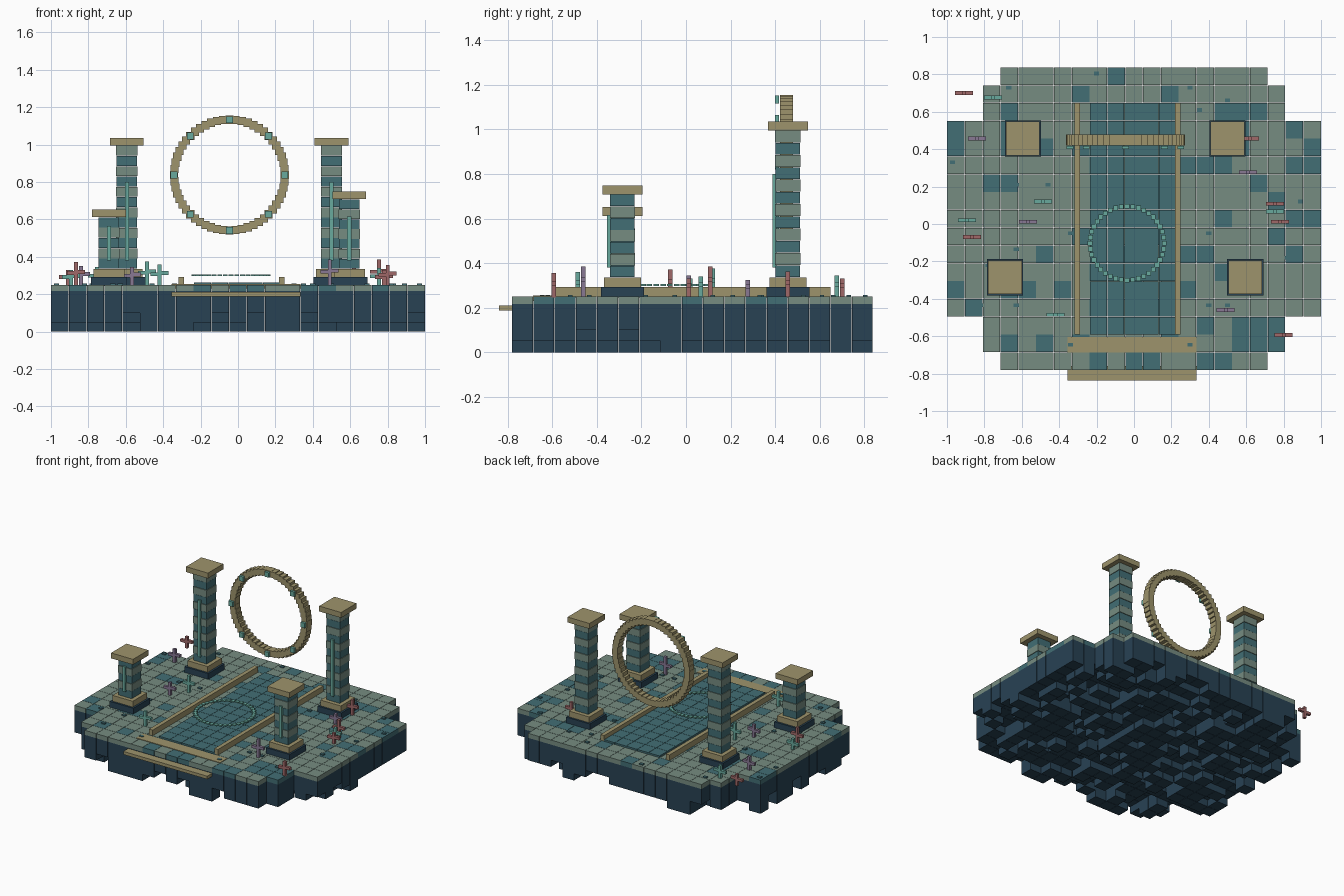
import bpy, bmesh, math, random
from mathutils import Matrix, Vector

if "Cube" in bpy.data.objects:
    bpy.data.objects.remove(bpy.data.objects["Cube"])

random.seed(7)


def material(name, r, g, b):
    m = bpy.data.materials.new(name)
    lin = [((c / 255 + 0.055) / 1.055) ** 2.4 for c in (r, g, b)]
    m.diffuse_color = (*lin, 1)
    m.use_nodes = True
    m.node_tree.nodes["Principled BSDF"].inputs["Base Color"].default_value = m.diffuse_color
    return m


NAVY = material("navy_stone", 40, 66, 84)
GREEN = material("moss_stone", 118, 140, 129)
TEAL = material("teal_stone", 66, 110, 117)
GOLD = material("aged_gold", 158, 148, 108)
AQUA = material("aqua_glow", 105, 170, 158)
CORAL = material("red_coral", 160, 105, 105)
PURPLE = material("purple_coral", 136, 120, 148)


def boxes(name, items, mat):
    """One object made of boxes given as (x0, x1, y0, y1, z0, z1)."""
    bm = bmesh.new()
    for x0, x1, y0, y1, z0, z1 in items:
        mid = Vector(((x0 + x1) / 2, (y0 + y1) / 2, (z0 + z1) / 2))
        bmesh.ops.create_cube(bm, size=1, matrix=Matrix.Translation(mid)
                              @ Matrix.Diagonal((x1 - x0, y1 - y0, z1 - z0, 1)))
    me = bpy.data.meshes.new(name)
    bm.to_mesh(me)
    bm.free()
    me.materials.append(mat)
    ob = bpy.data.objects.new(name, me)
    bpy.context.collection.objects.link(ob)
    return ob


def block(x, y, half, z0, z1):
    return (x - half, x + half, y - half, y + half, z0, z1)


# Island: grid of foundation blocks with ragged undersides, tiles on top
P = 2 / 21
Y0 = 0.838 - 17 * P
GAP = 0.001
INSET = {0: 3, 1: 2, 2: 2, 14: 2, 15: 2, 16: 3}
stone, green_tiles, teal_tiles = [], [], []
for j in range(17):
    inset = INSET.get(j, 0)
    for i in range(inset, 21 - inset):
        x, y = -1 + P * (i + 0.5), Y0 + P * (j + 0.5)
        rim = j in (0, 16) or i in (inset, 20 - inset)
        bottom = random.choice((0, 0.05, 0.05, 0.1) if rim else (0, 0, 0.05, 0.05, 0.1))
        stone.append(block(x, y, P / 2 - GAP, bottom, 0.216))
        tile = block(x, y, P / 2 - GAP, 0.216, 0.25)
        (teal_tiles if random.random() < 0.22 else green_tiles).append(tile)
boxes("foundation_blocks", stone, NAVY)
boxes("moss_floor_tiles", green_tiles, GREEN)
boxes("teal_floor_tiles", teal_tiles, TEAL)

# Central path with side rails and front steps
px, py = 0.46 / 5, 1.24 / 13
boxes("path_tiles", [(-0.236 + px * i + GAP, -0.236 + px * (i + 1) - GAP,
                      -0.592 + py * j + GAP, -0.592 + py * (j + 1) - GAP, 0.245, 0.262)
                     for i in range(5) for j in range(13)], TEAL)
boxes("path_rails", [(x - 0.015, x + 0.015, -0.59, 0.648, 0.25, 0.292)
                     for x in (-0.303, 0.234)], GOLD)
boxes("upper_step", [(-0.356, 0.334, -0.687, -0.604, 0.23, 0.254)], GOLD)
boxes("lower_step", [(-0.356, 0.334, -0.838, -0.76, 0.188, 0.211)], GOLD)

# Floor circle of small glowing chips
chips = []
for k in range(40):
    a = math.tau * k / 40
    x, y = -0.037 + 0.198 * math.cos(a), -0.103 + 0.198 * math.sin(a)
    chips.append(block(x, y, 0.0125, 0.297, 0.306))
boxes("floor_circle", chips, AQUA)

# Upright gate ring of axis-aligned blocks with eight gems
RX, RZ, R = -0.046, 0.837, 0.296


def ring_block(a, half, y0, y1):
    x, z = RX + R * math.cos(a), RZ + R * math.sin(a)
    return (x - half, x + half, y0, y1, z - half, z + half)


boxes("gate_ring", [ring_block(math.tau * k / 56, 0.022, 0.421, 0.479)
                    for k in range(56)], GOLD)
boxes("ring_gems", [ring_block(math.tau * k / 8, 0.018, 0.4, 0.418)
                    for k in range(8)], AQUA)

# Pillars: plinth, gold foot, banded shaft, cap and glowing inlay
PILLARS = [("back_left", -0.594, 0.457, 0.995, 0.80), ("back_right", 0.5, 0.457, 0.995, 0.80),
           ("front_left", -0.69, -0.285, 0.612, 0.565), ("front_right", 0.595, -0.285, 0.708, 0.615)]
for name, x, y, top, glow in PILLARS:
    boxes(name + "_plinth", [block(x, y, 0.097, 0.245, 0.293)], NAVY)
    boxes(name + "_foot", [block(x, y, 0.083, 0.293, 0.336)], GOLD)
    n = round((top - 0.336) / 0.055)
    h = (top - 0.336) / n
    bands = [block(x, y, 0.057 if k % 2 else 0.055, 0.336 + h * k + 0.001,
                   0.336 + h * (k + 1) - 0.001) for k in range(n)]
    boxes(name + "_teal_bands", bands[0::2], TEAL)
    boxes(name + "_moss_bands", bands[1::2], GREEN)
    boxes(name + "_cap", [block(x, y, 0.09, top, top + 0.04)], GOLD)
    boxes(name + "_inlay", [(x - 0.011, x + 0.011, y - 0.069, y - 0.05, 0.38, glow)], AQUA)

# Corals: a stem with a cross arm on either side (x, y, top)
CORALS = {
    "red_coral": (CORAL, [(-0.91, 0.70, 0.33), (-0.866, -0.07, 0.372), (0.62, 0.457, 0.363),
                          (0.754, 0.108, 0.385), (0.78, 0.012, 0.33), (0.8, -0.594, 0.355)]),
    "aqua_coral": (AQUA, [(-0.755, 0.676, 0.345), (-0.487, 0.12, 0.375), (-0.893, 0.02, 0.33),
                          (-0.42, -0.485, 0.36), (0.754, 0.067, 0.34)]),
    "purple_coral": (PURPLE, [(-0.84, 0.457, 0.35), (-0.567, 0.012, 0.345),
                              (0.61, 0.276, 0.325), (0.49, -0.46, 0.385)]),
}
for name, (mat, spots) in CORALS.items():
    parts = []
    for x, y, top in spots:
        arm = 0.25 + (top - 0.25) * 0.52
        parts.append(block(x, y, 0.01, 0.245, top))
        parts.append((x - 0.048, x - 0.01, y - 0.01, y + 0.01, arm - 0.01, arm + 0.01))
        parts.append((x + 0.01, x + 0.048, y - 0.01, y + 0.01, arm - 0.004, arm + 0.016))
    boxes(name, parts, mat)

# Small pebbles scattered on the floor
PEBBLES = [(-0.2, 0.805), (-0.67, 0.73), (-0.97, 0.52), (-0.97, 0.33), (-0.63, 0.21), (-0.46, 0.21),
           (-0.78, -0.22), (-0.63, -0.135), (-0.34, -0.05), (-0.63, -0.435), (-0.82, -0.435),
           (-0.34, -0.645), (-0.67, -0.62), (0.3, 0.73), (0.5, 0.66), (0.83, 0.525), (0.35, 0.61),
           (0.97, 0.33), (0.68, 0.21), (0.35, 0.34), (0.4, -0.05), (0.82, -0.18), (0.5, -0.435),
           (0.4, -0.435), (0.69, -0.52), (0.3, -0.645), (0.89, 0.12)]
boxes("pebbles", [(x - 0.014, x + 0.014, y - 0.01, y + 0.01, 0.245, 0.258)
                  for x, y in PEBBLES], TEAL)
